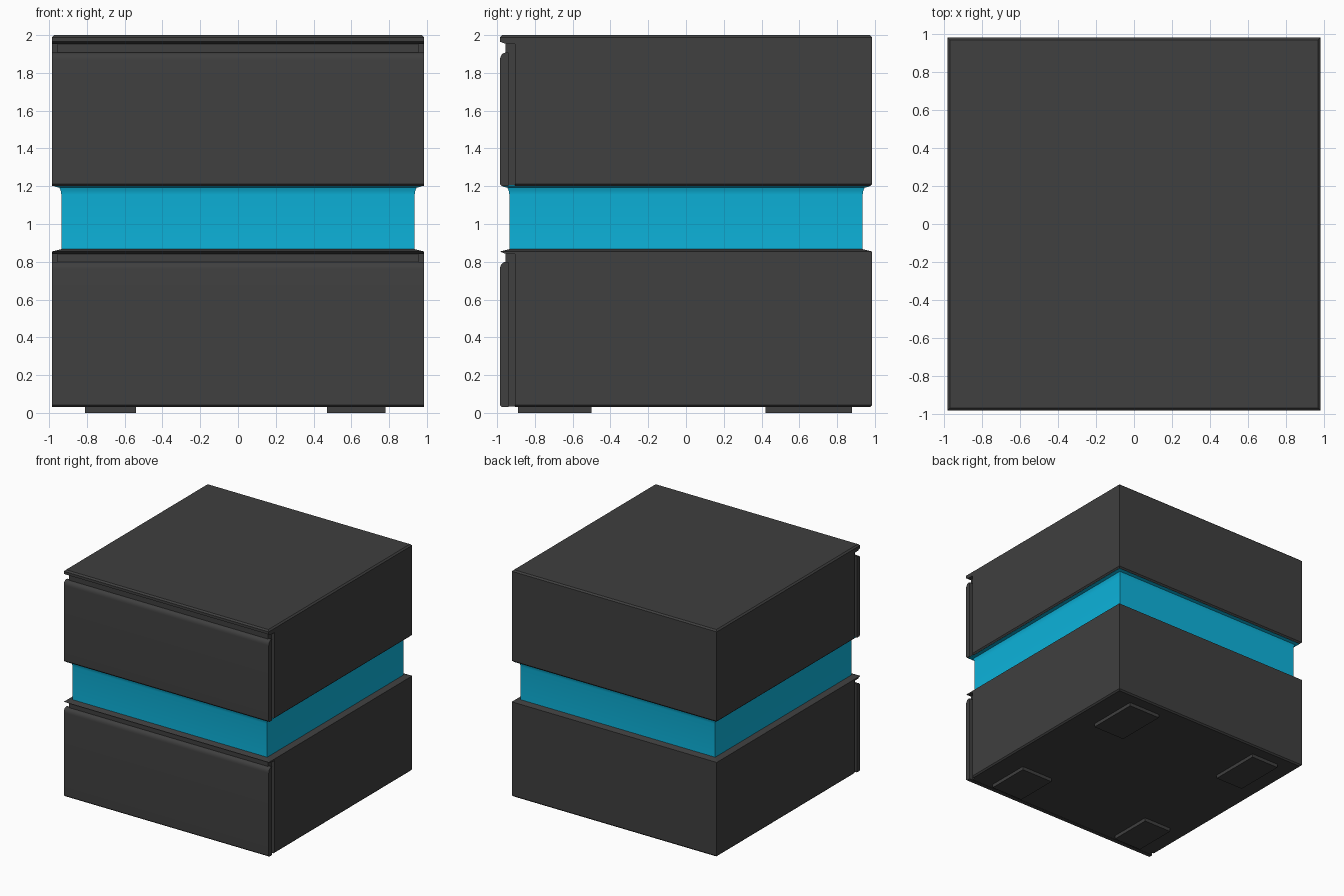
import bpy, bmesh, math

if "Cube" in bpy.data.objects:
    bpy.data.objects.remove(bpy.data.objects["Cube"])


def material(name, rgb):
    m = bpy.data.materials.new(name)
    m.diffuse_color = (*rgb, 1)
    m.use_nodes = True
    m.node_tree.nodes["Principled BSDF"].inputs["Base Color"].default_value = m.diffuse_color
    return m


DARK = material("charcoal", (0.05, 0.05, 0.05))
BLUE = material("blue", (0.004, 0.456, 0.716))


def finish(name, bm, mat, smooth=False):
    bmesh.ops.recalc_face_normals(bm, faces=bm.faces)
    me = bpy.data.meshes.new(name)
    bm.to_mesh(me)
    bm.free()
    me.materials.append(mat)
    ob = bpy.data.objects.new(name, me)
    bpy.context.collection.objects.link(ob)
    if smooth:
        bpy.ops.object.select_all(action='DESELECT')
        ob.select_set(True)
        bpy.context.view_layer.objects.active = ob
        bpy.ops.object.shade_smooth_by_angle(angle=math.radians(35))
    return ob


def skin(name, loops, mat, smooth=False):
    """Join equal-length point loops into a closed solid."""
    bm = bmesh.new()
    rows = [[bm.verts.new(p) for p in loop] for loop in loops]
    n = len(rows[0])
    for a, b in zip(rows, rows[1:]):
        for i in range(n):
            j = (i + 1) % n
            bm.faces.new((a[i], a[j], b[j], b[i]))
    bm.faces.new(rows[0])
    bm.faces.new(rows[-1])
    return finish(name, bm, mat, smooth)


def stack(name, rings, mat, smooth=False):
    """Rectangular rings (x0, x1, y0, y1, z) stacked upwards."""
    return skin(name, [[(x0, y0, z), (x1, y0, z), (x1, y1, z), (x0, y1, z)]
                       for x0, x1, y0, y1, z in rings], mat, smooth)


def extrude_x(name, profile, half, mat):
    """(y, z) profile swept across the width, with small chamfered ends."""
    return skin(name, [[(x, y, z) for y, z in profile] for x in (-half, half)], mat, True)


def sym(hx, y0, y1, z):
    return (-hx, hx, y0, y1, z)


W = 0.985


def drawer_unit(label, z0, z1):
    # Carcass behind the drawer front
    stack(label + "_carcass", [sym(W - .012, -.905, W - .012, z0),
                               sym(W, -.905, W, z0 + .012),
                               sym(W, -.905, W, z1)], DARK)
    # Narrower drawer body that forms the shadow groove at the sides
    stack(label + "_drawer_body", [sym(.955, -.955, -.88, z0 + .004),
                                   sym(.955, -.955, -.88, z1)], DARK)
    # Drawer front with a rounded finger lip on top
    t = z1 - .045
    profile = [(-.94, z0 + .002), (-.975, z0 + .002), (-W, z0 + .012)]
    for i in range(7):
        a = math.radians(90 * i / 6)
        profile.append((-.955 - .03 * math.cos(a), t - .04 + .04 * math.sin(a)))
    profile.append((-.94, t))
    extrude_x(label + "_drawer_front", profile, W, DARK)


drawer_unit("lower", .03, .845)
drawer_unit("upper", 1.2, 1.952)

# Cover plates with an undercut front edge
stack("upper_top", [sym(W, -.95, W, 1.952), sym(W, -W, W, 1.965),
                    sym(W, -W, W, 1.988), sym(W - .013, -W + .013, W - .013, 2.0)], DARK)
stack("lower_top", [sym(W, -.95, W, .84), sym(W, -W, W, .854),
                    sym(.93, -.93, .93, .868)], DARK)

# Recessed coloured band, flaring out under the upper unit
band = [(.935, .86), (.935, 1.155), (.938, 1.175), (.945, 1.192), (.972, 1.199), (.972, 1.206)]
stack("band", [sym(h, -h, h, z) for h, z in band], BLUE, True)

# Feet
for sx, x0, x1 in (("left", -.81, -.54), ("right", .47, .78)):
    for sy, y0, y1 in (("front", -.89, -.50), ("back", .42, .88)):
        stack(f"{sy}_{sx}_foot", [(x0, x1, y0, y1, 0), (x0, x1, y0, y1, .032)], DARK)
